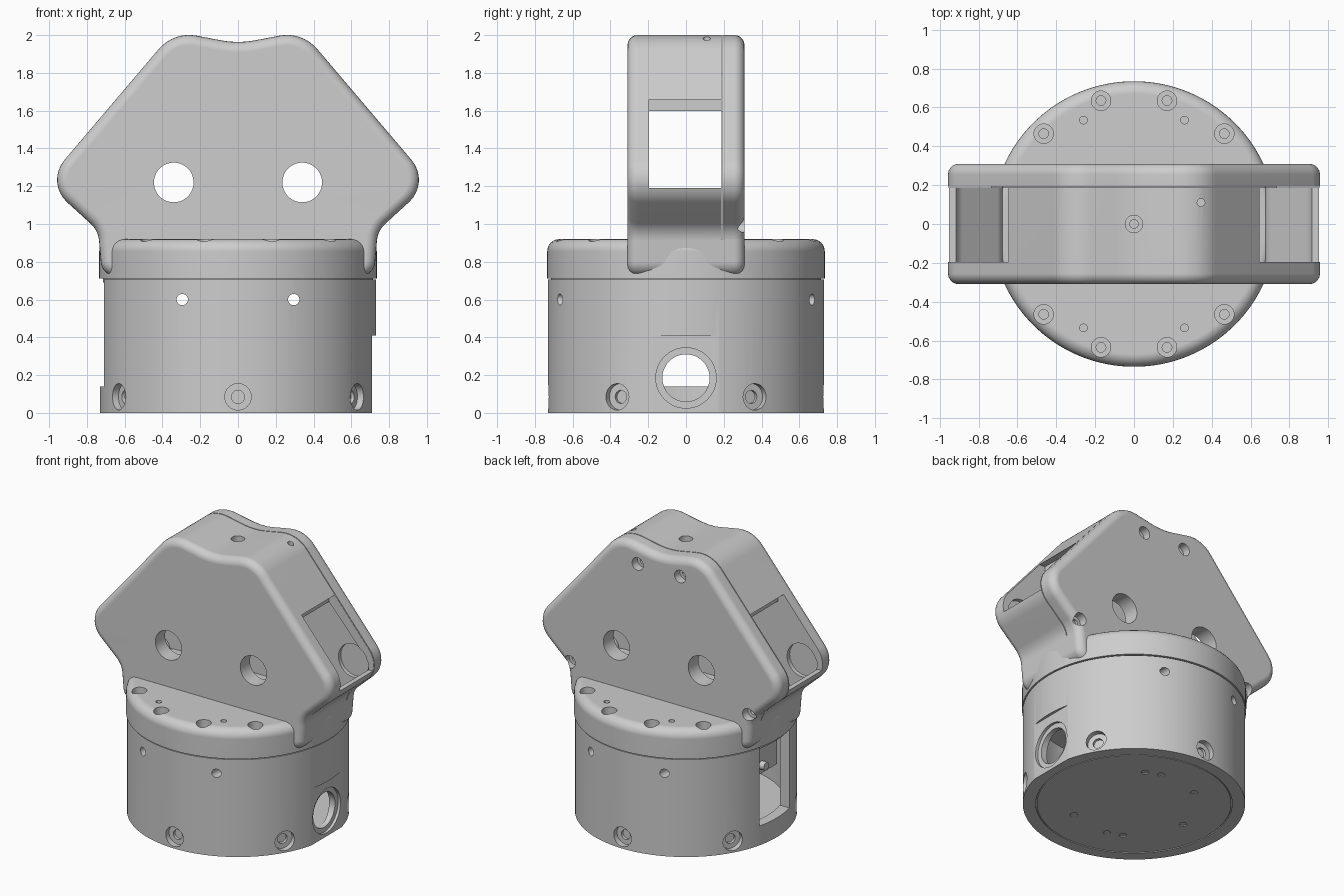
import bpy, bmesh
from math import sin, cos, tan, radians
from mathutils import Vector, Matrix

if "Cube" in bpy.data.objects:
    bpy.data.objects.remove(bpy.data.objects["Cube"])

grey = bpy.data.materials.new("plain grey")
grey.use_nodes = True
grey.diffuse_color = (0.61, 0.61, 0.61, 1)
grey.node_tree.nodes["Principled BSDF"].inputs["Base Color"].default_value = (0.61, 0.61, 0.61, 1)


def finish_mesh(name, bm):
    bmesh.ops.recalc_face_normals(bm, faces=bm.faces)
    mesh = bpy.data.meshes.new(name)
    bm.to_mesh(mesh)
    bm.free()
    obj = bpy.data.objects.new(name, mesh)
    mesh.materials.append(grey)
    bpy.context.collection.objects.link(obj)
    return obj


def make_active(obj):
    bpy.ops.object.select_all(action="DESELECT")
    bpy.context.view_layer.objects.active = obj
    obj.select_set(True)


def rod(bm, start, end, r, sides=32):
    a, b = Vector(start), Vector(end)
    turn = (b - a).to_track_quat("Z", "Y").to_matrix().to_4x4()
    bmesh.ops.create_cone(bm, cap_ends=True, segments=sides, radius1=r, radius2=r,
                          depth=(b - a).length,
                          matrix=Matrix.Translation((a + b) / 2) @ turn)


def block(bm, low, high):
    low, high = Vector(low), Vector(high)
    bmesh.ops.create_cube(bm, size=1, matrix=Matrix.Translation((low + high) / 2)
                          @ Matrix.Diagonal((*(high - low), 1)))


def socket(bm, point, inward, r, depth):
    # Counterbored screw hole: wide mouth, narrow core
    p, d = Vector(point), Vector(inward).normalized()
    rod(bm, p - d * 0.05, p + d * depth, r)
    rod(bm, p - d * 0.04, p + d * (depth + 0.02), r * 0.5, 16)


def boolean(obj, bm, operation="DIFFERENCE"):
    cutter = finish_mesh("cutter", bm)
    cutter.hide_render = True
    mod = obj.modifiers.new("cut", "BOOLEAN")
    mod.operation, mod.object, mod.solver, mod.use_self = operation, cutter, "EXACT", True
    make_active(obj)
    bpy.ops.object.modifier_apply(modifier=mod.name)
    bpy.data.objects.remove(cutter)


def rounded_outline(half, steps=8):
    # Mirror (x, z, radius) corners and replace each corner by an arc
    corners = half + [(-x, z, r) for x, z, r in reversed(half) if x > 0]
    out = []
    for i, (x, z, r) in enumerate(corners):
        p = Vector((x, z))
        before = (Vector(corners[i - 1][:2]) - p).normalized()
        after = (Vector(corners[(i + 1) % len(corners)][:2]) - p).normalized()
        half_angle = before.angle(after) / 2
        reach = r / tan(half_angle)
        centre = p + (before + after).normalized() * r / sin(half_angle)
        a = (p + before * reach - centre).normalized()
        b = (p + after * reach - centre).normalized()
        out += [centre + a.slerp(b, k / steps) * r for k in range(steps + 1)]
    return out


def inset(outline, d):
    # Move a clockwise outline inward by d
    out = []
    for i, p in enumerate(outline):
        along = (outline[(i + 1) % len(outline)] - outline[i - 1]).normalized()
        out.append(p + Vector((along.y, -along.x)) * d)
    return out


def slab(bm, outline, y0, y1, r=0.0, steps=5):
    # Solid between y0 and y1, its two rims rounded by radius r
    layers = [(0, y0), (0, y1)]
    if r:
        turns = [radians(90 * k / steps) for k in range(steps + 1)]
        near = [(r - r * sin(t), y0 + r - r * cos(t)) for t in turns]
        layers = near + [(d, y0 + y1 - y) for d, y in reversed(near)]
    rings = [[bm.verts.new((p.x, y, p.y)) for p in inset(outline, d)] for d, y in layers]
    for low, high in zip(rings, rings[1:]):
        for i in range(len(low)):
            bm.faces.new((low[i - 1], low[i], high[i], high[i - 1]))
    bm.faces.new(rings[0])
    bm.faces.new(rings[-1])


# Round base: hollow drum with a port, a service window and screw holes
bm = bmesh.new()
rod(bm, (0, 0, 0), (0, 0, 0.705), 0.73, 128)
base = finish_mesh("base_drum", bm)
cut = bmesh.new()
rod(cut, (0, 0, 0.06), (0, 0, 0.8), 0.655, 96)
boolean(base, cut)
cut = bmesh.new()
block(cut, (-0.9, -0.17, 0.14), (-0.5, 0.17, 0.8))
block(cut, (0.71, -0.3, -0.1), (0.9, 0.3, 0.41))
rod(cut, (0.69, 0, 0.185), (0.9, 0, 0.185), 0.16, 48)
rod(cut, (0.5, 0, 0.185), (0.8, 0, 0.185), 0.125, 48)
for x in (-0.295, 0.295):
    rod(cut, (x, -0.9, 0.6), (x, 0.9, 0.6), 0.03, 24)
for k in range(6):
    a = radians(30 + 60 * k)
    socket(cut, (0.73 * cos(a), 0.73 * sin(a), 0.085), (-cos(a), -sin(a), 0), 0.07, 0.04)
boolean(base, cut)

# Underside: recessed plate with mounting holes
cut = bmesh.new()
rod(cut, (0, 0, -0.1), (0, 0, 0.008), 0.645, 96)
boolean(base, cut)
bm = bmesh.new()
rod(bm, (0, 0, 0.001), (0, 0, 0.03), 0.638, 96)
plate = finish_mesh("bottom_plate", bm)
cut = bmesh.new()
for deg in (60, 75, 120, 180, 240, 255, 300):
    x, y = 0.42 * cos(radians(deg)), 0.42 * sin(radians(deg))
    rod(cut, (x, y, -0.1), (x, y, 0.025), 0.025, 20)
boolean(plate, cut)

# Board standing inside the service window
bm = bmesh.new()
block(bm, (-0.52, -0.3, 0.36), (-0.49, 0.3, 0.7))
for y in (-0.12, 0.12):
    for z in (0.42, 0.64):
        rod(bm, (-0.56, y, z), (-0.5, y, z), 0.03, 16)
board = finish_mesh("inner_board", bm)

# Lid ring with rounded top edge and a circle of screws
bm = bmesh.new()
rod(bm, (0, 0, 0.712), (0, 0, 0.92), 0.735, 128)
rim = [e for e in bm.edges if all(v.co.z > 0.9 for v in e.verts)]
bmesh.ops.bevel(bm, geom=rim, offset=0.065, segments=6, profile=0.5, affect="EDGES")
lid = finish_mesh("base_lid", bm)
cut = bmesh.new()
for sx in (-1, 1):
    for sy in (-1, 1):
        for x, y in ((0.17, 0.635), (0.465, 0.465)):
            socket(cut, (sx * x, sy * y, 0.92), (0, 0, -1), 0.05, 0.07)
        rod(cut, (sx * 0.26, sy * 0.535, 0.85), (sx * 0.26, sy * 0.535, 1), 0.02, 16)
boolean(lid, cut)
bm = bmesh.new()
rod(bm, (0, 0, 0.69), (0, 0, 0.73), 0.715, 96)
finish_mesh("seam_disc", bm)

# Head: rounded six-sided shell
outer = rounded_outline([(0, 1.955, 0.5), (0.34, 2.02, 0.21), (1.02, 1.22, 0.16),
                         (0.74, 0.965, 0.14), (0.72, 0.725, 0.08)])
inner = rounded_outline([(0, 1.87, 0.5), (0.31, 1.92, 0.15), (0.96, 1.2, 0.1),
                         (0.68, 0.95, 0.08), (0.67, 0.86, 0.02)])
bm = bmesh.new()
slab(bm, outer, -0.31, 0.31, 0.055)
head = finish_mesh("head_shell", bm)
cut = bmesh.new()
slab(cut, inner, -0.2, 0.19)
boolean(head, cut)
cut = bmesh.new()
for s in (-1, 1):
    lo, hi = sorted((s * 0.6, s * 1.2))
    block(cut, (lo, -0.195, 1.19), (hi, 0.185, 1.66))
    rod(cut, (s * 0.34, -0.5, 1.22), (s * 0.34, 0.5, 1.22), 0.105, 48)
    for x, z in ((0.17, 1.855), (0.715, 1.0)):
        socket(cut, (s * x, 0.31, z), (0, -1, 0), 0.045, 0.06)
socket(cut, (0, 0, 1.966), (0, 0, -1), 0.045, 0.05)
rod(cut, (0.345, 0.11, 1.8), (0.345, 0.11, 2.1), 0.02, 16)
boolean(head, cut)
# Round recesses on the inside walls
cut = bmesh.new()
for s in (-1, 1):
    rod(cut, (s * 0.79, -0.23, 1.22), (s * 0.79, 0.22, 1.22), 0.12, 48)
boolean(head, cut)

# Split the back cover off the shell, leaving a thin seam
cover = head.copy()
cover.data = head.data.copy()
cover.name = "back_cover"
bpy.context.collection.objects.link(cover)
for obj, y, operation in ((head, 0.187, "DIFFERENCE"), (cover, 0.193, "INTERSECT")):
    cut = bmesh.new()
    block(cut, (-2, y, 0.92), (2, 1, 3))
    boolean(obj, cut, operation)

# Smooth rounded surfaces, keep hard edges
for obj in (base, plate, board, lid, head, cover):
    make_active(obj)
    bpy.ops.object.shade_smooth_by_angle(angle=radians(30))
    obj.modifiers.new("even_shading", "WEIGHTED_NORMAL").keep_sharp = True
